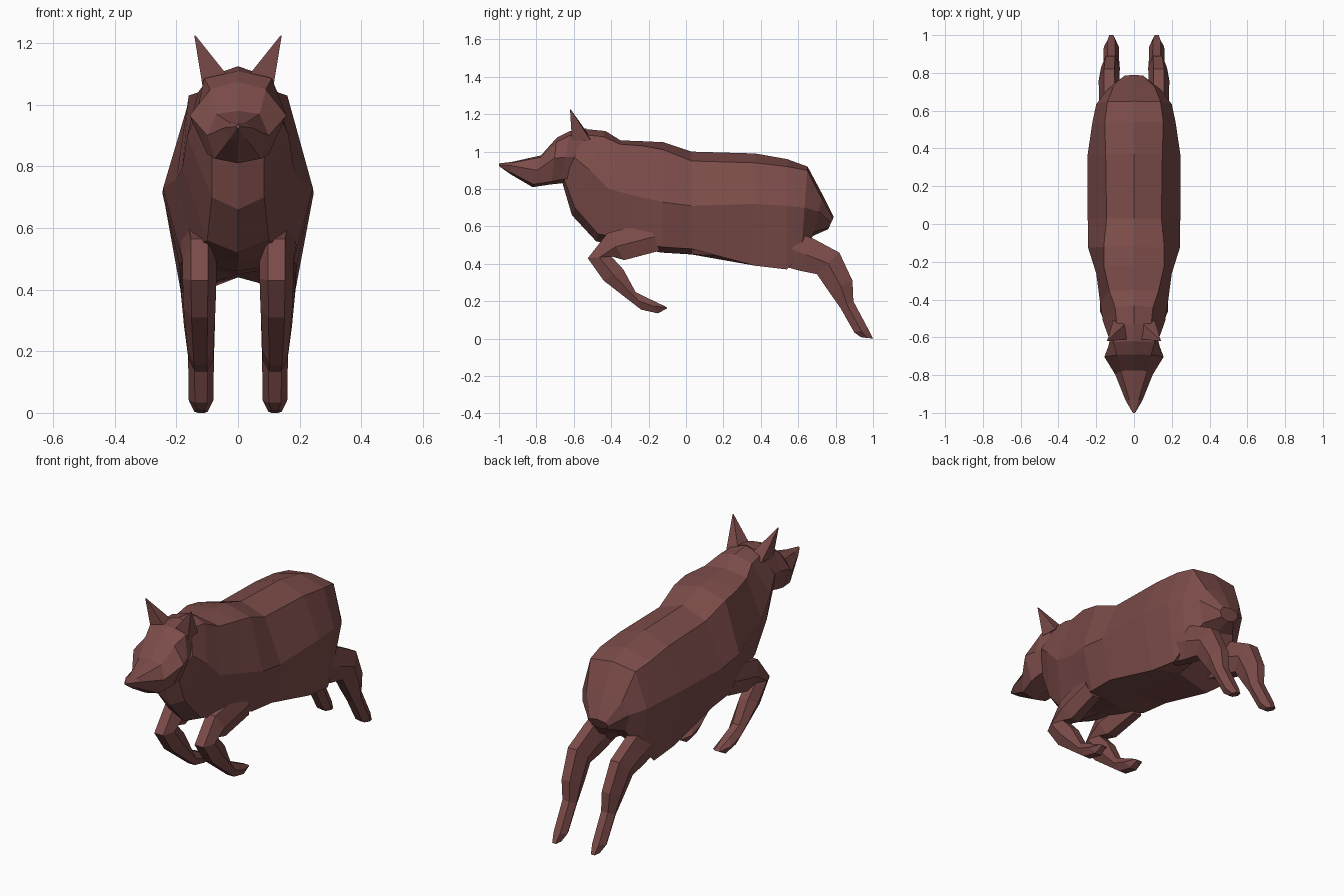
import bpy, bmesh

fur = bpy.data.materials.new("reddish brown fur")
fur.diffuse_color = (0.20, 0.072, 0.067, 1)


def make(name, rings, mirror=False):
    """Skin a list of equal point rings, cap both ends, optionally mirror in x."""
    bm = bmesh.new()
    rows = [[bm.verts.new(p) for p in ring] for ring in rings]
    n = len(rows[0])
    for a, b in zip(rows, rows[1:]):
        for i in range(n):
            j = (i + 1) % n
            bm.faces.new((a[i], a[j], b[j], b[i]))
    bm.faces.new(rows[0])
    bm.faces.new(rows[-1])
    bmesh.ops.remove_doubles(bm, verts=bm.verts, dist=0.0005)
    bmesh.ops.recalc_face_normals(bm, faces=bm.faces)
    me = bpy.data.meshes.new(name)
    bm.to_mesh(me)
    bm.free()
    me.materials.append(fur)
    ob = bpy.data.objects.new(name, me)
    bpy.context.collection.objects.link(ob)
    if mirror:
        ob.modifiers.new("Mirror", 'MIRROR').use_clip = False
    return ob


def trunk_ring(yt, yb, zt, wt, ze, w, zm, wb, zl, zb):
    """Eight-sided section leaning from yt at the top to yb at the bottom."""
    half = [(0, zt), (wt, ze), (w, zm), (wb, zl), (0, zb)]
    pts = half + [(-x, z) for x, z in half[3:0:-1]]
    return [(x, yb + (yt - yb) * (z - zb) / max(zt - zb, 1e-4), z) for x, z in pts]


def leg_ring(ya, za, yb, zb, x, r):
    """Six-sided section between two points of the leg's side outline."""
    ym, zm = (ya + yb) / 2, (za + zb) / 2
    h = r * 0.5
    return [(x - h, ya, za), (x + h, ya, za), (x + r, ym, zm),
            (x + h, yb, zb), (x - h, yb, zb), (x - r, ym, zm)]


# torso, from neck to rump
make("body", [trunk_ring(*r) for r in (
    (-.53, -.66, 1.12, .09, 1.09, .135, .97, .085, .85, .83),
    (-.43, -.61, 1.11, .10, 1.08, .165, .90, .085, .70, .66),
    (-.35, -.48, 1.06, .13, 1.04, .18, .80, .10, .56, .52),
    (-.22, -.30, 1.055, .16, 1.03, .20, .76, .15, .53, .49),
    (-.12, -.13, 1.05, .16, 1.01, .243, .73, .18, .49, .46),
    (.03, .03, 1.00, .145, .95, .245, .71, .19, .48, .45),
    (.37, .37, .99, .15, .94, .245, .72, .185, .39, .44),
    (.54, .54, .96, .155, .92, .22, .71, .18, .37, .47),
    (.65, .62, .92, .14, .90, .20, .70, .16, .45, .51),
    (.73, .68, .77, .11, .75, .145, .68, .10, .57, .55),
    (.79, .76, .65, .05, .64, .06, .62, .04, .595, .585),
)])

# head with flared cheeks and pointed muzzle
make("head", [trunk_ring(*r) for r in (
    (-.53, -.62, 1.125, .10, 1.09, .12, .97, .09, .86, .84),
    (-.62, -.67, 1.11, .11, 1.085, .135, .97, .10, .85, .83),
    (-.69, -.72, 1.075, .09, 1.05, .157, .965, .10, .84, .825),
    (-.775, -.82, .98, .07, .97, .10, .90, .075, .825, .81),
    (-.93, -.94, .945, .025, .94, .045, .925, .025, .89, .88),
    (-1.0, -1.0, .937, .004, .935, .006, .93, .004, .925, .923),
)])

# ears: four-sided spikes
make("ears", [
    [(.03, -.61, 1.09), (.115, -.61, 1.06), (.11, -.51, 1.06), (.04, -.52, 1.09)],
    [(.138, -.62, 1.225), (.142, -.62, 1.225), (.142, -.616, 1.225), (.138, -.616, 1.225)],
], mirror=True)

# front legs, folded back under the chest
make("front_legs", [leg_ring(*r) for r in (
    (-.20, .62, -.14, .47, .14, .05),
    (-.42, .565, -.33, .42, .125, .055),
    (-.525, .43, -.40, .44, .125, .055),
    (-.44, .31, -.335, .37, .125, .052),
    (-.24, .155, -.27, .25, .122, .042),
    (-.15, .135, -.19, .21, .12, .04),
    (-.10, .163, -.11, .172, .12, .025),
)], mirror=True)

# rear legs, stretched out behind
make("rear_legs", [leg_ring(*r) for r in (
    (.52, .60, .48, .40, .13, .055),
    (.68, .535, .60, .365, .13, .055),
    (.82, .46, .70, .345, .132, .055),
    (.89, .31, .765, .25, .125, .05),
    (.895, .20, .825, .165, .12, .042),
    (.975, .05, .90, .033, .12, .04),
    (1.0, 0, .935, .008, .12, .022),
)], mirror=True)
